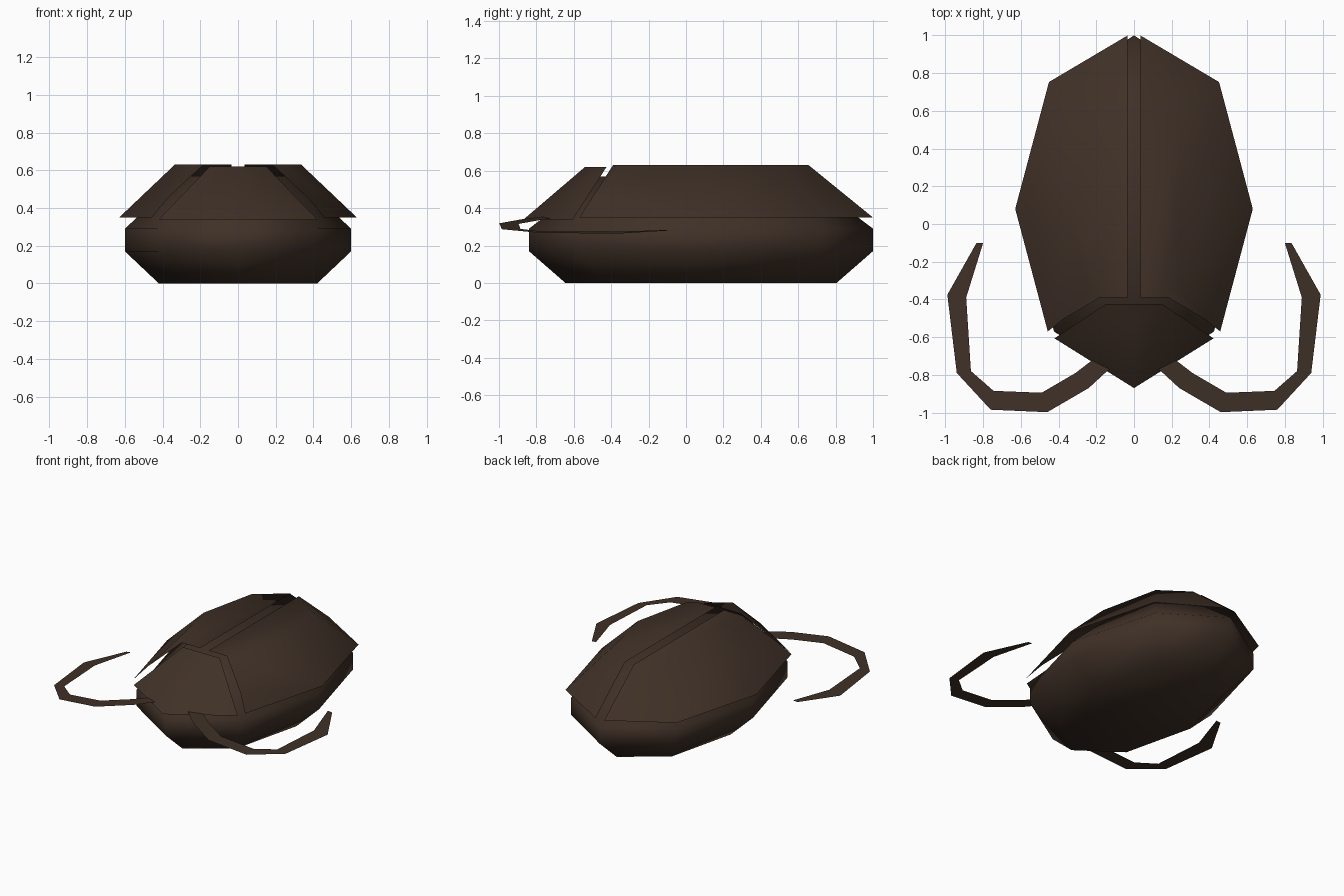
import bpy, bmesh, math
from mathutils import Vector

if "Cube" in bpy.data.objects:
    bpy.data.objects.remove(bpy.data.objects["Cube"])

brown = bpy.data.materials.new("dark brown")
brown.diffuse_color = (0.05, 0.03, 0.02, 1)
brown.use_nodes = True
brown.node_tree.nodes["Principled BSDF"].inputs["Base Color"].default_value = brown.diffuse_color
CY = 0.08  # centre of the eight-sided body along y


def finish(name, bm, smooth=True):
    me = bpy.data.meshes.new(name)
    bm.to_mesh(me)
    bm.free()
    me.materials.append(brown)
    for p in me.polygons:
        p.use_smooth = smooth
    ob = bpy.data.objects.new(name, me)
    bpy.context.collection.objects.link(ob)
    return ob


def loft(levels, diag=0.707, bottom=False):
    """Stack eight-sided rings given as (x radius, y radius, z); cap the top."""
    bm = bmesh.new()
    rings = []
    for rx, ry, z in levels:
        ring = []
        for i in range(8):
            a = i * math.pi / 4
            k = diag / 0.7071 if i % 2 else 1
            ring.append(bm.verts.new((rx * math.cos(a) * k, CY + ry * math.sin(a) * k, z)))
        rings.append(ring)
    for lo, hi in zip(rings, rings[1:]):
        for i in range(8):
            j = (i + 1) % 8
            bm.faces.new((lo[i], lo[j], hi[j], hi[i]))
    bm.faces.new(rings[-1])
    if bottom:
        bm.faces.new(rings[0][::-1])
    return bm


def cut(bm, co, no):
    """Remove everything on the side the normal points to."""
    bmesh.ops.bisect_plane(bm, geom=bm.verts[:] + bm.edges[:] + bm.faces[:],
                           plane_co=co, plane_no=no, clear_outer=True)


# Body: closed, rounded eight-sided block
finish("body", loft([(0.42, 0.725, 0), (0.6, 0.92, 0.17), (0.6, 0.92, 0.29),
                     (0.30, 0.55, 0.57)], bottom=True))

# Wing cases: open dome split along the middle and cut by a slanted plane
dome = [(0.63, 0.94, 0.35), (0.335, 0.60, 0.63)]
slant = Vector((0, -0.28, 0.18)).normalized()
for side, name in ((1, "right_wing_case"), (-1, "left_wing_case")):
    bm = loft(dome, 0.716)
    cut(bm, (0.035 * side, 0, 0), (-side, 0, 0))
    cut(bm, (0, -0.39, 0.63), slant)
    finish(name, bm)

# Head shield: front piece of the same dome
bm = loft([(0.63, 0.95, 0.338), (0.335, 0.62, 0.62)])
cut(bm, (0, -0.425, 0.62), -slant)
finish("head_shield", bm)

# Antennae: flat tilted ribbons, tapering at the tip
outer = [(0.11, -0.75), (0.24, -0.87), (0.46, -0.998), (0.76, -0.985),
         (0.94, -0.79), (0.99, -0.375), (0.835, -0.10)]
inner = [(0.18, -0.69), (0.31, -0.79), (0.49, -0.895), (0.745, -0.885),
         (0.865, -0.78), (0.89, -0.39), (0.80, -0.10)]
for side, name in ((1, "right_antenna"), (-1, "left_antenna")):
    bm = bmesh.new()
    a, b = [[bm.verts.new((x * side, y, 0.367 - 0.105 * x)) for x, y in path]
            for path in (outer, inner)]
    for i in range(len(a) - 1):
        quad = [a[i], a[i + 1], b[i + 1], b[i]]
        bm.faces.new(quad if side > 0 else quad[::-1])
    finish(name, bm, False)
